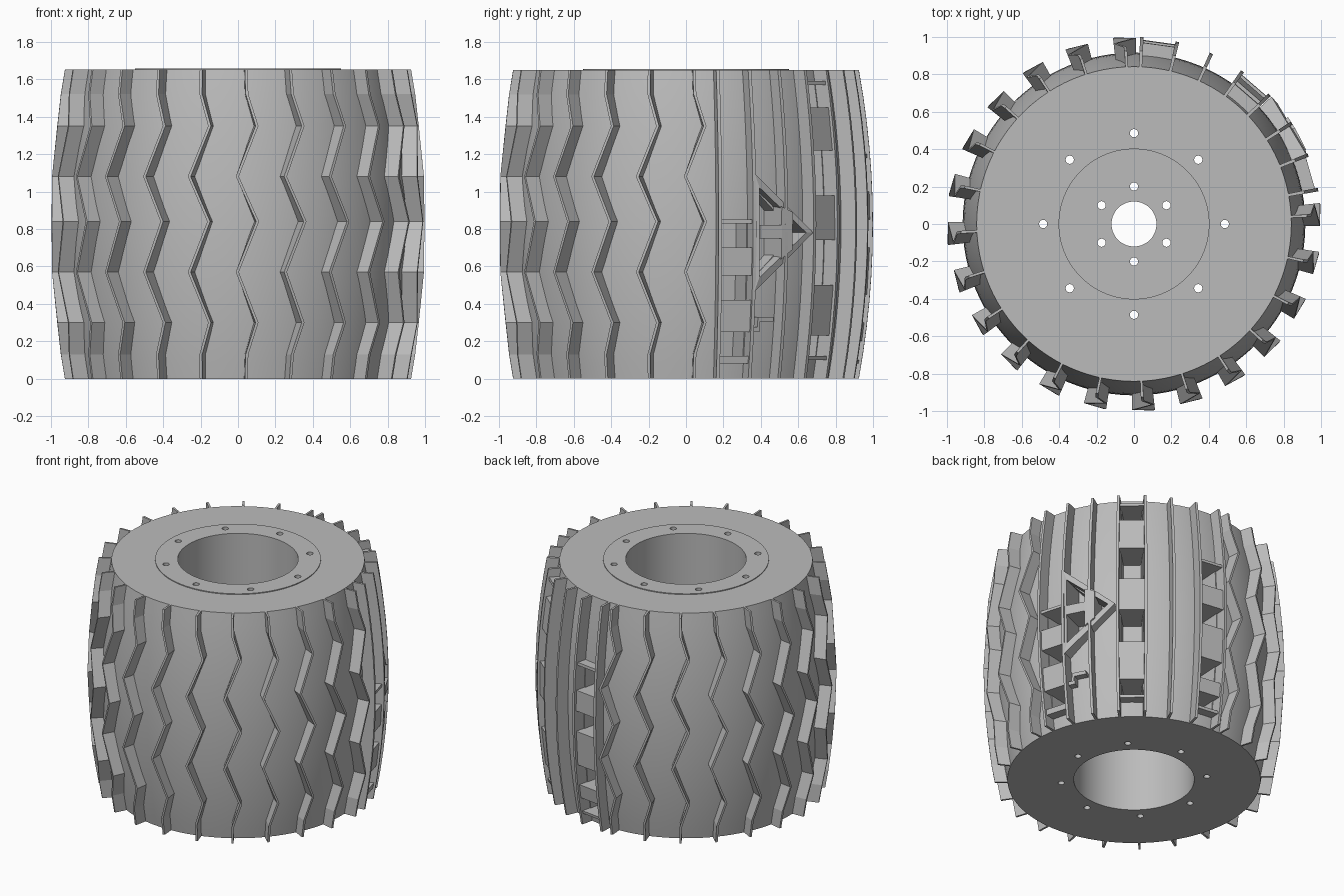
import bpy, bmesh, math
from mathutils import Matrix

if "Cube" in bpy.data.objects:
    bpy.data.objects.remove(bpy.data.objects["Cube"])

H = 1.65
grey = bpy.data.materials.new("metal_grey")
grey.diffuse_color = (0.5, 0.5, 0.5, 1)
grey.use_nodes = True
grey.node_tree.nodes["Principled BSDF"].inputs["Base Color"].default_value = grey.diffuse_color


def radius(z):
    """Barrel radius of the drum skin at height z."""
    return 0.915 - 0.075 * ((z - H / 2) / (H / 2)) ** 2


def point(deg, z, off):
    a, r = math.radians(deg), radius(z) + off
    return (r * math.cos(a), r * math.sin(a), z)


def finish(bm, name):
    bmesh.ops.recalc_face_normals(bm, faces=bm.faces)
    me = bpy.data.meshes.new(name)
    bm.to_mesh(me)
    bm.free()
    me.materials.append(grey)
    ob = bpy.data.objects.new(name, me)
    bpy.context.collection.objects.link(ob)
    return ob


def smooth(ob, angle=30):
    bpy.ops.object.select_all(action='DESELECT')
    ob.select_set(True)
    bpy.context.view_layer.objects.active = ob
    bpy.ops.object.shade_smooth_by_angle(angle=math.radians(angle))


def prism(bm, outline, low, high):
    """Raise an (angle, height) outline radially off the skin."""
    a = [bm.verts.new(point(t, z, low)) for t, z in outline]
    b = [bm.verts.new(point(t, z, high)) for t, z in outline]
    bm.faces.new(a)
    bm.faces.new(b[::-1])
    n = len(a)
    for i in range(n):
        j = (i + 1) % n
        bm.faces.new((a[i], a[j], b[j], b[i]))


def block(bm, t0, t1, z0, z1, low, high):
    prism(bm, [(t0, z0), (t1, z0), (t1, z1), (t0, z1)], low, high)


def fin(bm, path, half=0.45, low=-0.02, high=0.085):
    """Thin rib following a path of (angle, height)."""
    rows = [[bm.verts.new(point(t + s * half, z, o))
             for s, o in ((-1, low), (1, low), (1, high), (-1, high))] for t, z in path]
    for p, q in zip(rows, rows[1:]):
        for i in range(4):
            j = (i + 1) % 4
            bm.faces.new((p[i], p[j], q[j], q[i]))
    bm.faces.new(rows[0])
    bm.faces.new(rows[-1])


# Drum: closed profile spun around z, with a bored hub and a central web
profile = [(radius(H * i / 20), H * i / 20) for i in range(21)]
profile += [(0.55, H), (0.55, H + 0.006), (0.4, H + 0.006), (0.4, 0.93), (0.12, 0.93),
            (0.12, 0.72), (0.4, 0.72), (0.4, 0)]
SEG = 96
bm = bmesh.new()
rings = [[bm.verts.new((r * math.cos(math.tau * k / SEG), r * math.sin(math.tau * k / SEG), z))
          for r, z in profile] for k in range(SEG)]
for k in range(SEG):
    p, q = rings[k], rings[(k + 1) % SEG]
    for i in range(len(profile)):
        j = (i + 1) % len(profile)
        bm.faces.new((p[i], q[i], q[j], p[j]))
drum = finish(bm, "drum")

# Ribbed sector: straight ribs 11 degrees apart, three gaps hold slotted strips
ribs = [10.6 + 11 * i for i in range(8)]
strips = [(0, [(0.12, 0.25), (0.42, 0.55), (0.70, 0.83)], 0.08, 0.85),
          (3, [(0.12, 0.23), (0.50, 0.74), (0.98, 1.22), (1.45, 1.57)], 0.10, 1.59),
          (6, [(0.10, 0.20), (0.30, 0.45), (0.70, 0.85), (1.00, 1.18)], 0.08, 1.20)]
windows = [[(23.3, 0.82), (30.8, 0.82), (30.8, 0.90), (23.3, 1.02)],
           [(23.3, 0.54), (30.8, 0.66), (30.8, 0.75), (23.3, 0.75)],
           [(34.8, 0.69), (40.0, 0.78), (34.8, 0.89)]]

# Cutter: bolt holes, web holes, strip slots and emblem windows
bm = bmesh.new()
for count, r, start, rad, z0, z1 in ((8, 0.485, 0, 0.022, -0.1, 1.8), (6, 0.2, 90, 0.022, 0.6, 1.05)):
    for i in range(count):
        a = math.radians(start + 360 * i / count)
        bmesh.ops.create_cone(bm, cap_ends=True, segments=16, radius1=rad, radius2=rad, depth=z1 - z0,
                              matrix=Matrix.Translation((r * math.cos(a), r * math.sin(a), (z0 + z1) / 2)))
for i, slots, _, _ in strips:
    for z0, z1 in slots:
        block(bm, ribs[i] + 0.9, ribs[i + 1] - 0.9, z0, z1, -0.16, 0.03)
for w in windows:
    prism(bm, w, -0.1, 0.03)
cutter = finish(bm, "cutter")
cutter.hide_render = True
mod = drum.modifiers.new("holes", 'BOOLEAN')
mod.object, mod.operation, mod.solver = cutter, 'DIFFERENCE', 'EXACT'
bpy.context.view_layer.objects.active = drum
bpy.ops.object.modifier_apply(modifier="holes")
bpy.data.objects.remove(cutter)
smooth(drum)

# Zigzag treads around three quarters of the drum
zigzag = [(0, 0), (0.2, 0.13), (3.3, 0.30), (-2.9, 0.57), (3.3, 0.84),
          (-2.9, 1.08), (3.3, 1.35), (0.2, 1.52), (0, H)]
bm = bmesh.new()
for k in range(19):
    fin(bm, [(2.7 - 15 * k + t, z) for t, z in zigzag])
finish(bm, "zigzag_treads")

# Straight ribs
bm = bmesh.new()
for t in ribs:
    fin(bm, [(t, H * i / 12) for i in range(13)], 0.55)
smooth(finish(bm, "straight_ribs"))

# Slotted strips: solid blocks between the openings
bm = bmesh.new()
for i, slots, bottom, top in strips:
    edges = [bottom] + [z for s in slots for z in s] + [top]
    for z0, z1 in zip(edges[::2], edges[1::2]):
        block(bm, ribs[i], ribs[i + 1], z0, z1, -0.02, 0.07)
finish(bm, "slotted_strips")

# Triangular frame with three windows
bm = bmesh.new()
bars = [[(21.6, 0.46), (23.3, 0.54), (23.3, 1.02), (21.6, 1.10)],
        [(21.6, 1.10), (23.3, 1.02), (40.0, 0.78), (42.8, 0.78)],
        [(21.6, 0.46), (42.8, 0.78), (40.0, 0.78), (23.3, 0.54)],
        [(30.8, 0.64), (34.8, 0.69), (34.8, 0.89), (30.8, 0.92)],
        [(23.3, 0.75), (30.8, 0.75), (30.8, 0.82), (23.3, 0.82)]]
for b in bars:
    prism(bm, b, -0.02, 0.086)
finish(bm, "triangle_frame")

# Small stepped bracket below the frame
bm = bmesh.new()
block(bm, 22, 25.0, 0.25, 0.275, -0.01, 0.05)
block(bm, 24.2, 25.0, 0.275, 0.305, -0.01, 0.05)
block(bm, 24.2, 30, 0.305, 0.33, -0.01, 0.05)
finish(bm, "stepped_bracket")
